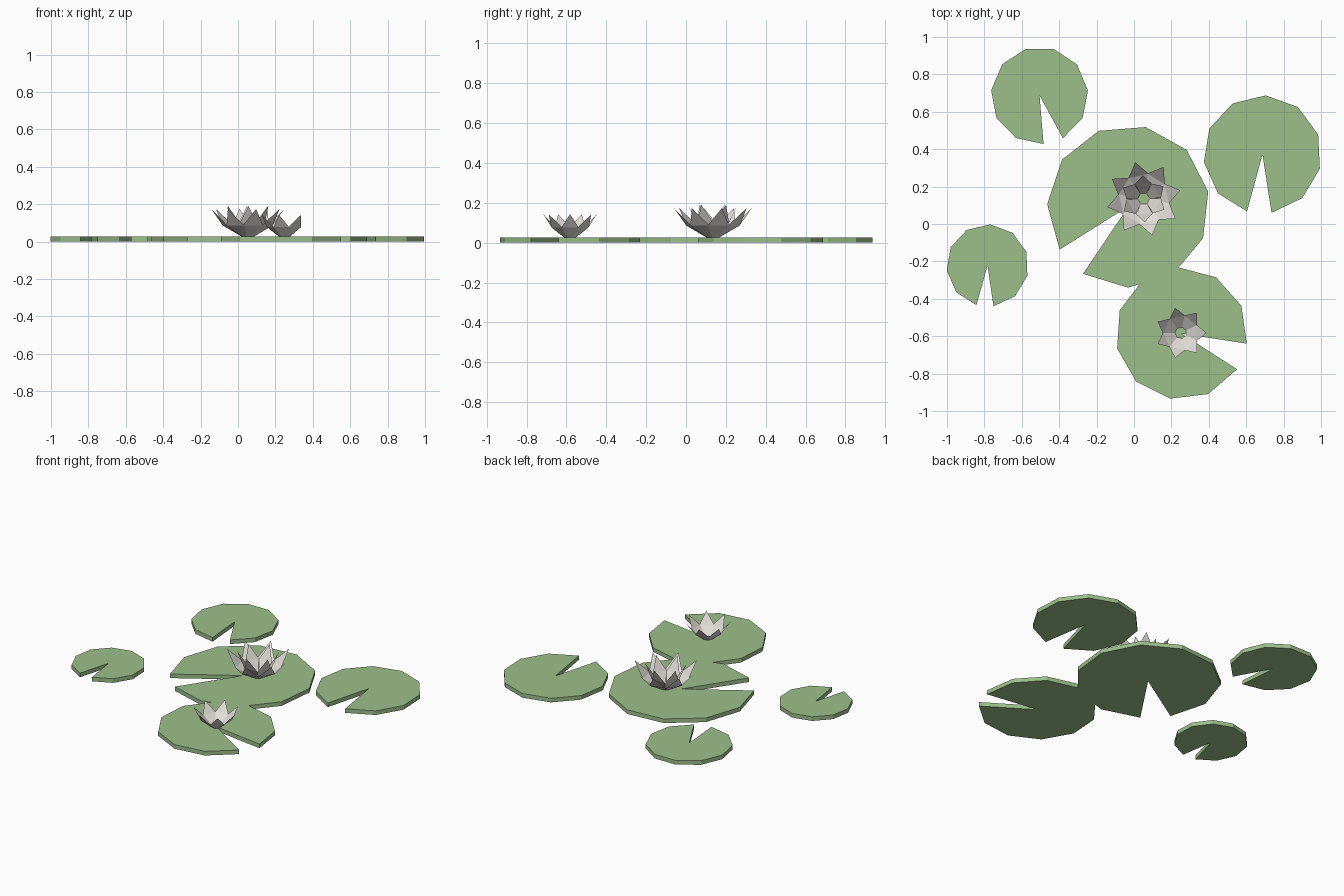
import bpy
import bmesh
from math import cos, sin, radians, tau

cube = bpy.data.objects.get("Cube")
if cube:
    bpy.data.objects.remove(cube, do_unlink=True)

PAD_TOP = 0.027


def make_material(name, rgb):
    mat = bpy.data.materials.new(name)
    mat.use_nodes = True
    mat.diffuse_color = (*rgb, 1)
    bsdf = mat.node_tree.nodes["Principled BSDF"]
    bsdf.inputs["Base Color"].default_value = (*rgb, 1)
    bsdf.inputs["Roughness"].default_value = 0.8
    return mat


leaf_green = make_material("leaf green", (0.335, 0.525, 0.26))
petal_white = make_material("petal white", (0.76, 0.73, 0.69))


def finish(bm, name, mat, location):
    mesh = bpy.data.meshes.new(name)
    bm.to_mesh(mesh)
    bm.free()
    mesh.materials.append(mat)
    obj = bpy.data.objects.new(name, mesh)
    obj.location = location
    bpy.context.collection.objects.link(obj)


def lily_pad(name, x, y, radius, start):
    """Eleven-point disc with a wedge notch cut to its centre."""
    bm = bmesh.new()
    outline = [bm.verts.new((0, 0, 0))]
    for i in range(11):
        a = radians(start + 33.6 * i)
        outline.append(bm.verts.new((radius * cos(a), radius * sin(a), 0)))
    base = bm.faces.new(outline)
    top = bmesh.ops.extrude_face_region(bm, geom=[base], use_keep_orig=True)
    for v in top["geom"]:
        if isinstance(v, bmesh.types.BMVert):
            v.co.z = PAD_TOP
    bmesh.ops.recalc_face_normals(bm, faces=bm.faces)
    finish(bm, name, leaf_green, (x, y, 0))


def petal_ring(bm, count, start, base, middle, tip):
    """Ring of bent kite petals; each station is (radius, height, half width)."""
    for i in range(count):
        a = radians(start) + tau * i / count

        def point(station, side):
            r, z, w = station
            w *= side
            return bm.verts.new((r * cos(a) - w * sin(a),
                                 r * sin(a) + w * cos(a), z))

        b0, b1 = point(base, -1), point(base, 1)
        m0, m1 = point(middle, -1), point(middle, 1)
        end = point(tip, 0)
        bm.faces.new((b0, m0, m1, b1))
        bm.faces.new((m0, end, m1))


# Lily pads
lily_pad("main_pad", -0.03, 0.094, 0.434, 236.1)
lily_pad("front_pad", 0.254, -0.586, 0.353, -8.7)
lily_pad("left_pad", 0.687, 0.372, 0.316, -81.2)
lily_pad("back_pad", -0.505, 0.687, 0.26, -61.3)
lily_pad("right_pad", -0.783, -0.222, 0.22, -81.7)

# Large flower: outer and inner petals
bm = bmesh.new()
petal_ring(bm, 8, 13, (0.03, 0, 0.014), (0.125, 0.06, 0.055), (0.2, 0.147, 0))
petal_ring(bm, 6, 32, (0.028, 0, 0.016), (0.08, 0.075, 0.045), (0.125, 0.163, 0))
finish(bm, "large_flower", petal_white, (0.052, 0.135, PAD_TOP))

# Small flower: one ring of petals
bm = bmesh.new()
petal_ring(bm, 7, 0, (0.028, 0, 0.014), (0.085, 0.05, 0.043), (0.137, 0.116, 0))
finish(bm, "small_flower", petal_white, (0.25, -0.582, PAD_TOP))
